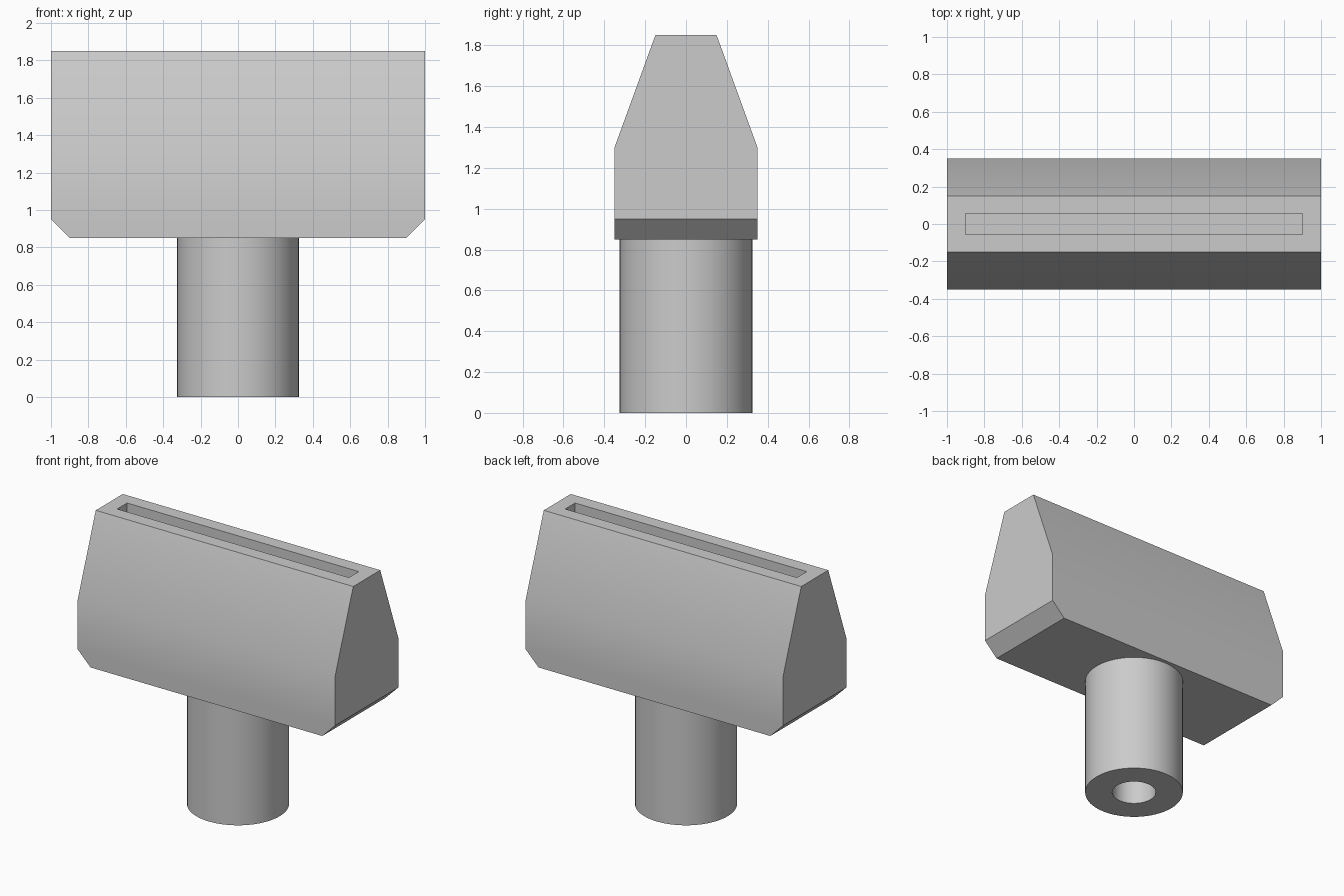
import bpy
import bmesh
import math
from mathutils import Vector

cube = bpy.data.objects.get("Cube")
if cube:
    bpy.data.objects.remove(cube, do_unlink=True)

# Single grey material
GREY = (0.6, 0.6, 0.6, 1.0)
grey = bpy.data.materials.new("plain grey")
grey.use_nodes = True
grey.diffuse_color = GREY
grey.node_tree.nodes["Principled BSDF"].inputs["Base Color"].default_value = GREY


def finish(name, bm):
    """Turn a bmesh into a smooth-by-angle object."""
    bmesh.ops.dissolve_limit(bm, angle_limit=math.radians(0.5),
                             verts=bm.verts[:], edges=bm.edges[:])
    bmesh.ops.recalc_face_normals(bm, faces=bm.faces[:])
    mesh = bpy.data.meshes.new(name)
    bm.to_mesh(mesh)
    bm.free()
    mesh.materials.append(grey)
    obj = bpy.data.objects.new(name, mesh)
    bpy.context.collection.objects.link(obj)
    bpy.ops.object.select_all(action='DESELECT')
    obj.select_set(True)
    bpy.context.view_layer.objects.active = obj
    bpy.ops.object.shade_smooth_by_angle(angle=math.radians(30))
    return obj


def loft_head(sections):
    """Stack rectangular sections (half width, half depth, height)."""
    bm = bmesh.new()
    rings = []
    for hx, hy, z in sections:
        corners = ((-hx, -hy), (hx, -hy), (hx, hy), (-hx, hy))
        rings.append([bm.verts.new((x, y, z)) for x, y in corners])
    for low, high in zip(rings, rings[1:]):
        for i in range(4):
            j = (i + 1) % 4
            bm.faces.new((low[i], low[j], high[j], high[i]))
    bm.faces.new(rings[0])
    bm.faces.new(rings[-1])
    return finish("nozzle_head", bm)


def lathe_stem(profile, steps=64):
    """Spin a radius/height profile around the vertical axis."""
    bm = bmesh.new()
    verts = [bm.verts.new((r, 0, z)) for r, z in profile]
    edges = [bm.edges.new(pair) for pair in zip(verts, verts[1:])]
    bmesh.ops.spin(bm, geom=verts + edges, cent=Vector(), axis=(0, 0, 1),
                   angle=math.tau, steps=steps)
    bmesh.ops.remove_doubles(bm, verts=bm.verts[:], dist=0.0001)
    return finish("tube_stem", bm)


# Head: chamfered base, straight body, tapered top, then the sunken slot
loft_head([
    (0.9, 0.35, 0.85),
    (1.0, 0.35, 0.95),
    (1.0, 0.35, 1.3),
    (1.0, 0.15, 1.85),
    (0.9, 0.055, 1.85),
    (0.9, 0.055, 1.25),
])

# Stem: bore from below, flat rim, outer wall
lathe_stem([(0, 0.8), (0.145, 0.8), (0.145, 0), (0.325, 0), (0.325, 0.85), (0, 0.85)])
